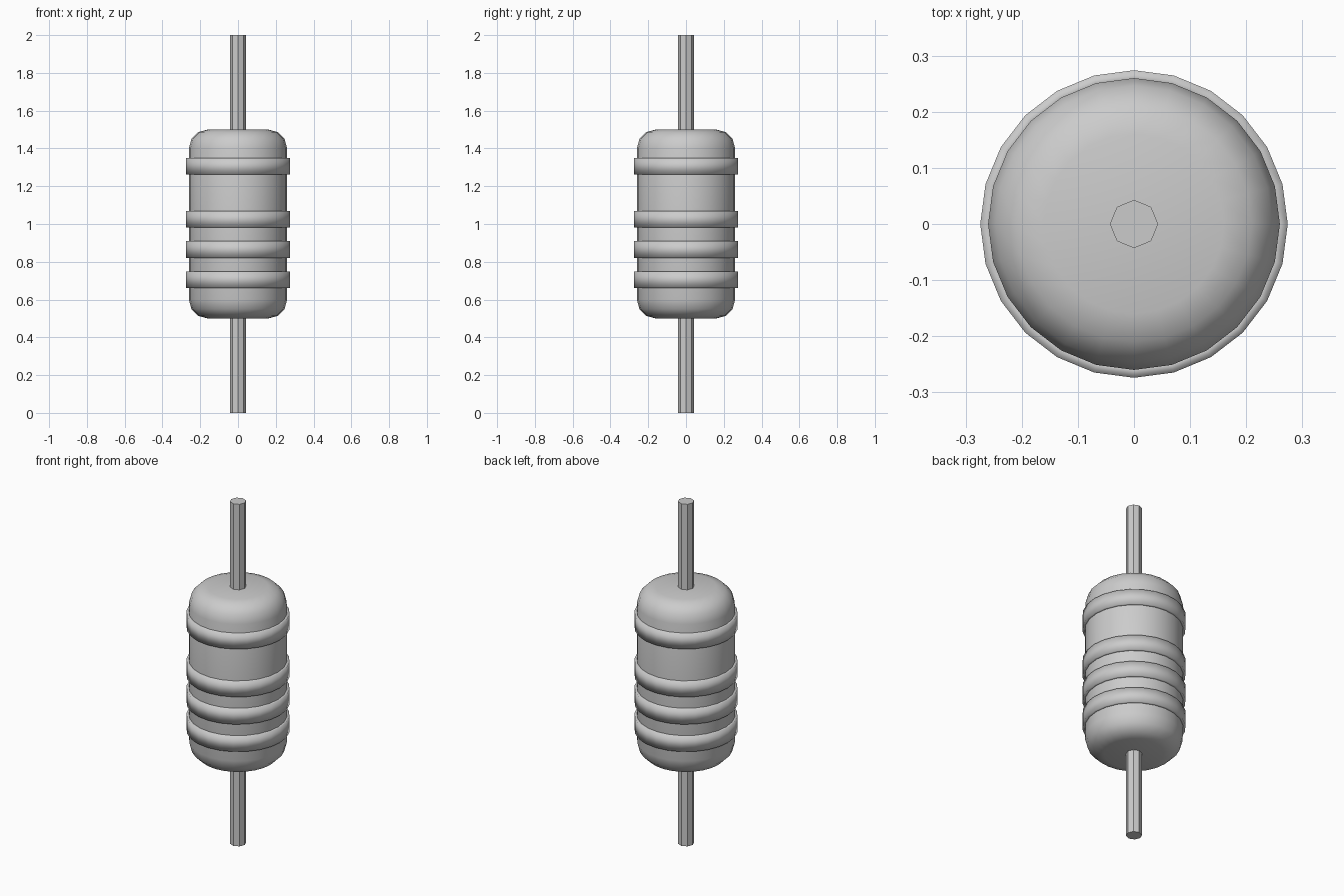
import bpy
import math

if "Cube" in bpy.data.objects:
    bpy.data.objects.remove(bpy.data.objects["Cube"])


def lathe(name, profile, sides, smooth, closed=False):
    """Revolve an (radius, z) profile around z; open profiles get end caps."""
    verts, faces = [], []
    for r, z in profile:
        for i in range(sides):
            a = 2 * math.pi * i / sides
            verts.append((r * math.cos(a), r * math.sin(a), z))
    n = len(profile)
    for j in range(n if closed else n - 1):
        k = (j + 1) % n
        for i in range(sides):
            i2 = (i + 1) % sides
            faces.append((j * sides + i, j * sides + i2, k * sides + i2, k * sides + i))
    if not closed:
        faces.append(tuple(reversed(range(sides))))
        faces.append(tuple(range((n - 1) * sides, n * sides)))
    mesh = bpy.data.meshes.new(name)
    mesh.from_pydata(verts, [], faces)
    for p in mesh.polygons:
        p.use_smooth = smooth
    obj = bpy.data.objects.new(name, mesh)
    bpy.context.collection.objects.link(obj)
    return obj


# Body: cylinder with rounded ends, mirrored about z = 1
R, BEVEL = 0.26, 0.10
angles = [math.radians(a) for a in (0, 30, 60, 90)]
upper = [(R - BEVEL + BEVEL * math.cos(a), 1.5 - BEVEL + BEVEL * math.sin(a)) for a in angles]
lower = [(r, 2 - z) for r, z in reversed(upper)]
lathe("body", lower + upper, 24, True)

# Raised colour-code bands
for i, z in enumerate((0.705, 0.865, 1.025, 1.305)):
    h = 0.044
    ring = [(0.25, z - h), (0.274, z - h), (0.274, z + h), (0.25, z + h)]
    lathe(f"band_{i + 1}", ring, 24, True, closed=True)

# Eight-sided wire leads
lathe("lower_lead", [(0.043, 0), (0.043, 0.51)], 8, False)
lathe("upper_lead", [(0.043, 1.49), (0.043, 2)], 8, False)
